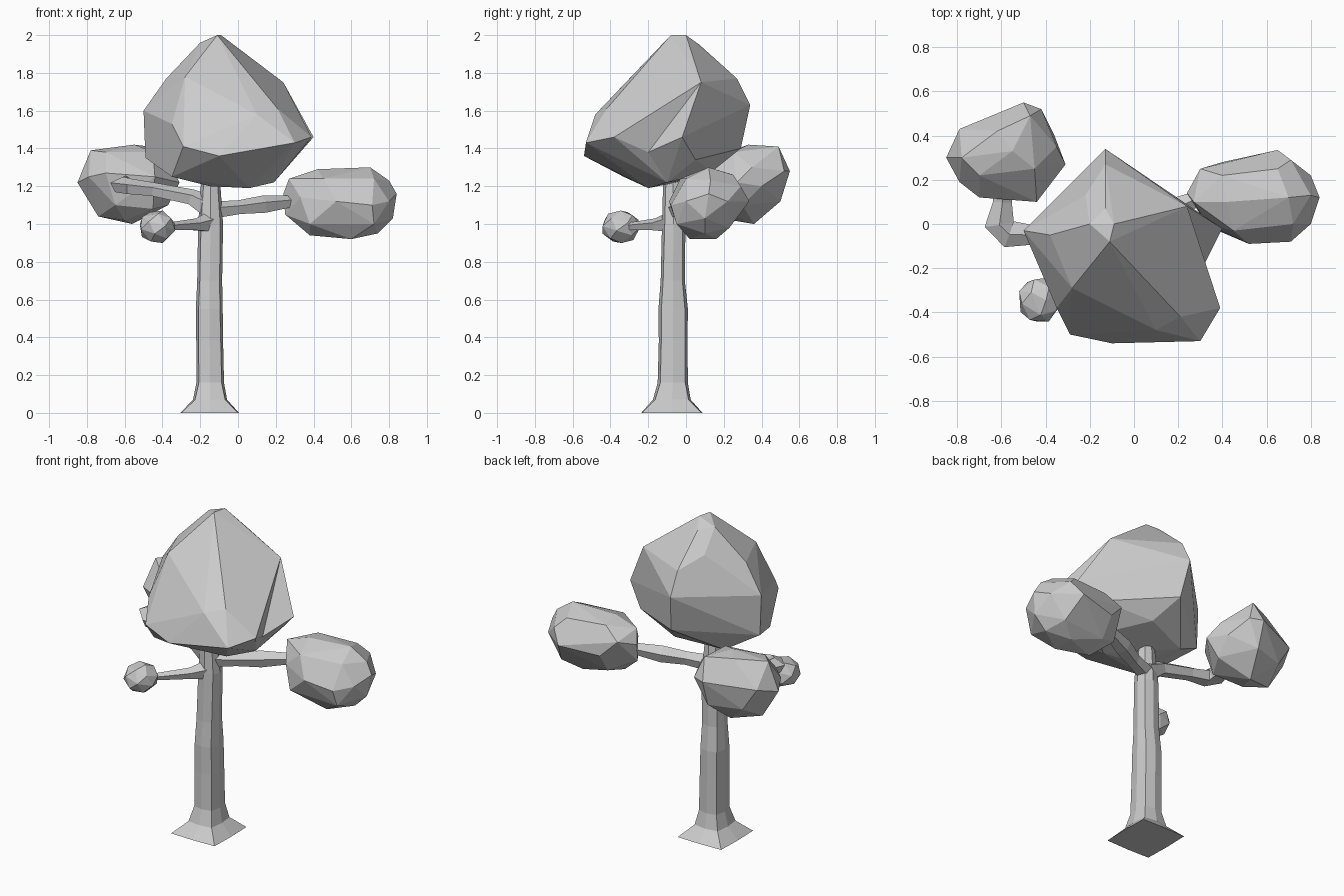
import bpy, bmesh, math
from mathutils import Vector


def finish(name, bm):
    bmesh.ops.recalc_face_normals(bm, faces=bm.faces[:])
    me = bpy.data.meshes.new(name)
    bm.to_mesh(me)
    bm.free()
    ob = bpy.data.objects.new(name, me)
    bpy.context.collection.objects.link(ob)
    return ob


def foliage(name, pts, dent=None):
    """Faceted clump wrapped around points; dent = (end, end, pushed-in middle)."""
    bm = bmesh.new()
    for p in pts:
        bm.verts.new(p)
    bmesh.ops.convex_hull(bm, input=bm.verts[:])
    bmesh.ops.delete(bm, geom=[v for v in bm.verts if not v.link_faces], context='VERTS')
    if dent:
        ends = [min(bm.verts, key=lambda v: (v.co - Vector(d)).length) for d in dent[:2]]
        edge = bm.edges.get(ends)
        if edge:
            _, v = bmesh.utils.edge_split(edge, ends[0], 0.5)
            v.co = dent[2]
            bmesh.ops.triangulate(bm, faces=[f for f in bm.faces if len(f.verts) > 3])
    bmesh.ops.dissolve_limit(bm, angle_limit=math.radians(4),
                             verts=bm.verts[:], edges=bm.edges[:])
    return finish(name, bm)


def limb(name, path, start=45, sides=5, square_foot=None):
    """Tapered tube: each path entry is (x, y, z, half width, half height)."""
    bm = bmesh.new()
    cs = [Vector(p[:3]) for p in path]
    rings = []
    for i, p in enumerate(path):
        t = (cs[min(i + 1, len(cs) - 1)] - cs[max(i - 1, 0)]).normalized()
        if abs(t.z) > 0.9:
            u, w = Vector((1, 0, 0)), Vector((0, 1, 0))
        else:
            u = t.cross(Vector((0, 0, 1))).normalized()
            w = u.cross(t)
        ring = []
        for k in range(sides):
            a = math.radians(start) + math.tau * k / sides
            c, s = math.cos(a), math.sin(a)
            if square_foot and i < len(square_foot):
                # blend the round section towards a square one
                c, s = (v * (1 + square_foot[i] * (1 / max(abs(c), abs(s)) - 1)) for v in (c, s))
            ring.append(bm.verts.new(cs[i] + u * p[3] * c + w * p[4] * s))
        rings.append(ring)
    for a, b in zip(rings, rings[1:]):
        for k in range(sides):
            n = (k + 1) % sides
            bm.faces.new((a[k], a[n], b[n], b[k]))
    bm.faces.new(rings[0][::-1])
    bm.faces.new(rings[-1])
    return finish(name, bm)


# Trunk with squarish flared foot
limb("trunk", [(-.15, -.075, 0, .155, .162), (-.148, -.075, .07, .09, .1),
               (-.147, -.07, .16, .073, .08), (-.15, -.068, .38, .071, .076),
               (-.152, -.068, .55, .071, .078), (-.15, -.07, .7, .066, .064),
               (-.145, -.065, 1.0, .066, .062), (-.145, -.07, 1.26, .048, .05)],
     45, 8, (.9, .6, .4, .4, .3, .3, .2))

# Branches
limb("right_branch", [(-.14, -.06, 1.07, .05, .05), (.0, -.01, 1.085, .045, .04),
                      (.13, .05, 1.10, .055, .05), (.3, .12, 1.12, .035, .032)], 90)
limb("left_branch", [(-.14, -.06, 1.08, .06, .07), (-.25, -.06, 1.14, .045, .045),
                     (-.45, -.05, 1.18, .045, .04), (-.57, -.045, 1.195, .065, .045),
                     (-.61, .0, 1.205, .07, .045), (-.595, .1, 1.21, .045, .045),
                     (-.59, .2, 1.22, .045, .045)], 90)
limb("front_branch", [(-.14, -.07, 1.01, .05, .065), (-.22, -.16, .995, .03, .035),
                      (-.4, -.33, .985, .02, .018)], 90)

# Main crown, dented on its right side
crown = [
    (-.11, -.08, 2), (-.09, 0, 2), (-.2, 0, 1.96), (-.13, .07, 1.95),
    (-.38, -.05, 1.77), (-.22, .13, 1.84), (-.04, .13, 1.84), (-.13, .27, 1.77),
    (.24, .08, 1.75), (-.28, -.29, 1.78), (.17, -.25, 1.71),
    (-.5, -.03, 1.6), (-.13, .34, 1.63),
    (-.3, -.38, 1.6), (.1, -.48, 1.58), (.21, -.42, 1.61), (-.35, -.38, 1.53),
    (.4, -.02, 1.46), (.39, -.38, 1.46), (-.29, -.5, 1.41), (.3, -.53, 1.43),
    (-.1, -.54, 1.36), (-.49, -.03, 1.35), (-.1, .29, 1.4), (.28, .05, 1.34),
    (-.35, -.33, 1.25), (.06, -.2, 1.19), (.19, -.1, 1.22), (-.15, -.18, 1.2),
    (-.3, .05, 1.24), (-.02, .14, 1.28)]
foliage("main_crown", crown, ((.4, -.02, 1.46), (.39, -.38, 1.46), (.31, -.2, 1.38)))

# Side clumps
foliage("right_clump", [
    (.42, .1, 1.29), (.7, .12, 1.3), (.4, .22, 1.27), (.65, .25, 1.26),
    (.27, .1, 1.24), (.45, -.03, 1.24), (.72, 0, 1.24), (.8, .13, 1.23),
    (.71, .29, 1.2), (.3, .25, 1.2), (.24, .14, 1.16), (.33, 0, 1.14),
    (.52, -.09, 1.12), (.71, -.08, 1.1), (.8, 0, 1.12), (.84, .12, 1.16),
    (.8, .22, 1.12), (.65, .335, 1.12), (.4, .28, 1.1), (.25, .12, 1.05),
    (.38, -.03, 1.0), (.72, -.05, 1.0), (.82, .1, 1.03), (.7, .23, .98),
    (.4, .2, .98), (.38, .06, .94), (.6, .02, .92), (.74, .1, .95), (.6, .16, .92)])
foliage("left_clump", [
    (-.55, .33, 1.42), (-.62, .42, 1.41), (-.47, .49, 1.41), (-.78, .3, 1.39),
    (-.7, .22, 1.38), (-.45, .25, 1.38), (-.85, .3, 1.22), (-.79, .43, 1.26),
    (-.5, .55, 1.28), (-.42, .52, 1.28), (-.31, .27, 1.22), (-.44, .1, 1.25),
    (-.7, .12, 1.27), (-.79, .19, 1.25), (-.36, .4, 1.2), (-.35, .35, 1.3),
    (-.74, .3, 1.04), (-.7, .44, 1.12), (-.5, .5, 1.12), (-.37, .3, 1.1),
    (-.45, .16, 1.08), (-.65, .15, 1.1), (-.56, .36, 1.0), (-.6, .24, 1.02)])

# Small clump: evenly spread points on a sphere
ball = []
for i in range(22):
    h = 1 - 2 * (i + .5) / 22
    r, a = math.sqrt(1 - h * h), i * 2.39996
    ball.append((-.428 + .1 * r * math.cos(a), -.345 + .106 * r * math.sin(a), .985 + .09 * h))
foliage("small_clump", ball)
